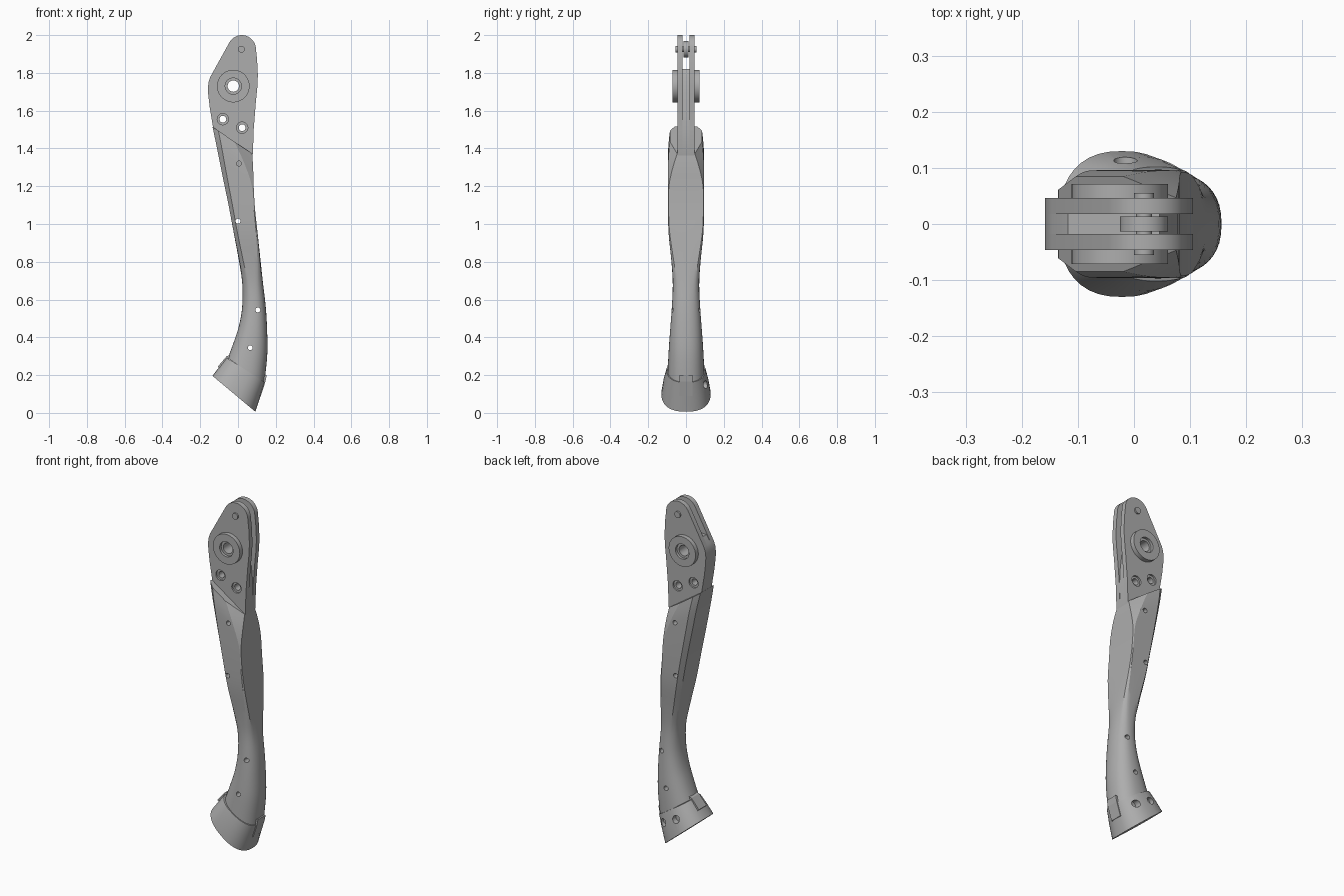
import bpy, bmesh, math
from mathutils import Matrix

if "Cube" in bpy.data.objects:
    bpy.data.objects.remove(bpy.data.objects["Cube"])

grey = bpy.data.materials.new("plain grey")
grey.use_nodes = True
COLOUR = (0.42, 0.42, 0.42, 1)
grey.diffuse_color = COLOUR
grey.node_tree.nodes["Principled BSDF"].inputs["Base Color"].default_value = COLOUR


def make(name, bm):
    bmesh.ops.recalc_face_normals(bm, faces=bm.faces)
    me = bpy.data.meshes.new(name)
    bm.to_mesh(me)
    bm.free()
    me.materials.append(grey)
    ob = bpy.data.objects.new(name, me)
    bpy.context.collection.objects.link(ob)
    return ob


def cylinder(name, x, z, r, y0, y1, sides=40):
    """Cylinder whose axis runs along y."""
    bm = bmesh.new()
    m = Matrix.Translation((x, (y0 + y1) / 2, z)) @ Matrix.Rotation(math.pi / 2, 4, 'X')
    bmesh.ops.create_cone(bm, cap_ends=True, segments=sides, radius1=r, radius2=r,
                          depth=y1 - y0, matrix=m)
    return make(name, bm)


def plate(name, outline, y0, y1):
    """Outline in x, z extruded along y."""
    bm = bmesh.new()
    face = bm.faces.new([bm.verts.new((x, y0, z)) for x, z in outline])
    out = bmesh.ops.extrude_face_region(bm, geom=[face])
    verts = [v for v in out["geom"] if isinstance(v, bmesh.types.BMVert)]
    bmesh.ops.translate(bm, verts=verts, vec=(0, y1 - y0, 0))
    return make(name, bm)


def loft(name, rings):
    """Bridge rings of points and cap both ends."""
    bm = bmesh.new()
    loops = [[bm.verts.new(p) for p in ring] for ring in rings]
    n = len(loops[0])
    for a, b in zip(loops, loops[1:]):
        for i in range(n):
            j = (i + 1) % n
            bm.faces.new((a[i], a[j], b[j], b[i]))
    bm.faces.new(loops[0])
    bm.faces.new(loops[-1])
    return make(name, bm)


def cut(ob, holes):
    """Drill (x, z, radius, y0, y1) holes."""
    for h in holes:
        tool = cylinder("drill", *h, sides=32)
        tool.hide_render = True
        mod = ob.modifiers.new("hole", 'BOOLEAN')
        mod.operation, mod.solver, mod.object = 'DIFFERENCE', 'EXACT', tool
        deps = bpy.context.evaluated_depsgraph_get()
        me = bpy.data.meshes.new_from_object(ob.evaluated_get(deps))
        ob.modifiers.clear()
        ob.data = me
        bpy.data.objects.remove(tool)


def section(xl, zl, xr, zr, w, f, blend, power=2.0, per=4):
    """Tilted ring: faceted box section blended into a rounded one."""
    ctrl = [(1, 0), (1, f), (1 - 2 * (1 - f), 1), (-0.7, 1), (-1, 0.72), (-1, 0)]
    half = []
    for (u0, v0), (u1, v1) in zip(ctrl, ctrl[1:]):
        half += [(u0 + (u1 - u0) * k / per, v0 + (v1 - v0) * k / per) for k in range(per)]
    half.append(ctrl[-1])
    pts = []
    for i, (u, v) in enumerate(half):
        a = math.pi * i / (len(half) - 1)
        c, s = math.cos(a), max(0.0, math.sin(a))
        eu = math.copysign(abs(c) ** (2 / power), c)
        ev = s ** (2 / power) if 0 < i < len(half) - 1 else 0
        pts.append((u + (eu - u) * blend, v + (ev - v) * blend))
    ring = pts + [(u, -v) for u, v in reversed(pts[1:-1])]
    return [((xl + xr) / 2 + u * (xr - xl) / 2, v * w,
             (zl + zr) / 2 + u * (zr - zl) / 2) for u, v in ring]


def smooth_rows(rows, steps=4):
    """Catmull-Rom through the rows."""
    ext = [rows[0]] + rows + [rows[-1]]
    out = []
    for p0, p1, p2, p3 in zip(ext, ext[1:], ext[2:], ext[3:]):
        for k in range(steps):
            t = k / steps
            out.append([0.5 * (2 * b + (c - a) * t + (2 * a - 5 * b + 4 * c - d) * t * t
                               + (3 * b - a - 3 * c + d) * t ** 3)
                        for a, b, c, d in zip(p0, p1, p2, p3)])
    out.append(rows[-1])
    return out


# Main leg: left x, left z, right x, right z, half width, right facet, roundness
rows = [
    (-.135, 1.515, .075, 1.372, .085, .55, 0),
    (-.115, 1.42, .080, 1.30, .094, .74, 0),
    (-.085, 1.27, .083, 1.20, .096, .94, 0),
    (-.050, 1.10, .090, 1.08, .096, .96, 0),
    (-.022, .95, .104, .95, .092, .95, .05),
    (.006, .80, .120, .80, .077, .92, .3),
    (.023, .68, .133, .68, .070, .88, .8),
    (.022, .56, .147, .56, .075, .85, 1),
    (.005, .46, .154, .44, .083, .85, 1),
    (-.024, .37, .155, .31, .091, .85, 1),
    (-.054, .290, .140, .160, .097, .85, 1),
]
leg = loft("leg_shell", [section(*r[:5], min(r[5], .97), min(max(r[6], 0), 1), 2.3)
                         for r in smooth_rows(rows)])
leg_holes = [(.005, 1.32, .013), (.0, 1.015, .013), (.105, .545, .013), (.065, .345, .013)]
cut(leg, [(x, z, r, -.3, .3) for x, z, r in leg_holes])

# Flared end sleeve with two blind holes on the back
sleeve = loft("end_sleeve", [section(*r, .9, 1, 2.4) for r in (
    (-.062, .293, .143, .161, .102), (-.098, .245, .118, .086, .119),
    (-.135, .196, .092, .006, .130))])
cut(sleeve, [(.072, .150, .021, .075, .3), (-.015, .195, .021, .085, .3)])

# Locking tabs on both sides of the sleeve
plate("right_tab", [(.142, .20), (.152, .20), (.145, .165), (.121, .09), (.110, .09)],
      -.035, .035)
plate("left_tab", [(-.045, .305), (-.060, .300), (-.107, .245), (-.098, .235), (-.05, .27)],
      -.035, .035)

# Twin clevis plates
arc = [(.02 + .075 * math.cos(math.radians(a)), 1.925 + .075 * math.sin(math.radians(a)))
       for a in range(0, 151, 10)]
side = [(-.146, 1.78), (-.155, 1.755), (-.159, 1.725), (-.158, 1.69), (-.150, 1.62),
        (-.130, 1.50), (-.100, 1.38), (0, 1.30), (.065, 1.32), (.079, 1.375)]
right = [(.083, 1.50), (.094, 1.64), (.103, 1.73), (.105, 1.79), (.101, 1.87)]
bolt_holes = [(-.08, 1.555), (.022, 1.51)]
HUB = (-.025, 1.73)
through = [(x, z, .018, -.2, .2) for x, z in bolt_holes] + [(*HUB, .030, -.2, .2)]
parts = [leg, sleeve]
for s, label in ((-1, "front"), (1, "back")):
    def span(a, b):
        return (min(s * a, s * b), max(s * a, s * b))
    p = plate(label + "_clevis_plate", arc + side + right, *span(.018, .046))
    cut(p, through + [(x, z, .030, *span(.036, .2)) for x, z in bolt_holes])
    # Raised pivot boss with a stepped bore
    boss = cylinder(label + "_pivot_boss", *HUB, .086, *span(.040, .071), sides=64)
    cut(boss, [through[-1], (*HUB, .043, *span(.056, .2))])
    # Top pin heads
    head = cylinder(label + "_pin_head", .018, 1.925, .018, *span(.04, .055), sides=24)
    parts += [p, boss, head]

# Core between the plates
core = plate("clevis_core", [(-.118, 1.82)] + side + [(.081, 1.50), (.078, 1.58), (.066, 1.68),
             (.060, 1.78), (.045, 1.82)], -.019, .019)
cut(core, through)
parts.append(core)

# Top pin and roller
parts.append(cylinder("top_pin", .018, 1.925, .014, -.045, .045, 24))
parts.append(cylinder("top_roller", .018, 1.925, .043, -.013, .013, 48))

bpy.ops.object.select_all(action='DESELECT')
for ob in parts:
    ob.select_set(True)
    bpy.context.view_layer.objects.active = ob
bpy.ops.object.shade_smooth_by_angle(angle=math.radians(28))
